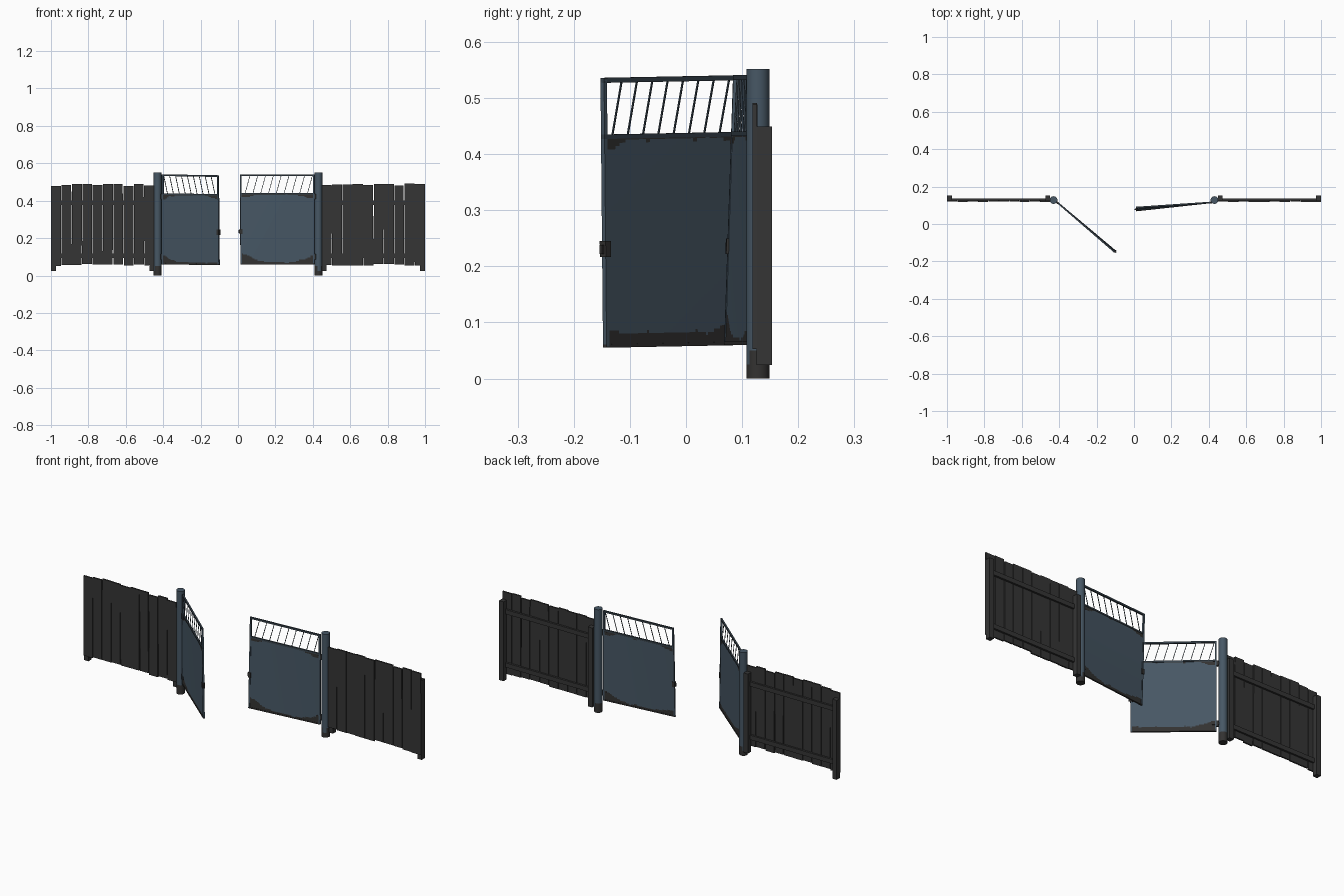
import bpy, bmesh, math, random
from mathutils import Vector, Matrix, noise

if "Cube" in bpy.data.objects:
    bpy.data.objects.remove(bpy.data.objects["Cube"])

random.seed(4)


def material(name, rgb):
    m = bpy.data.materials.new(name)
    m.diffuse_color = (*rgb, 1)
    m.use_nodes = True
    m.node_tree.nodes["Principled BSDF"].inputs["Base Color"].default_value = m.diffuse_color
    return m


BLUE = material("slate blue paint", (0.063, 0.096, 0.130))
TRIM = material("dark slate paint", (0.040, 0.058, 0.075))
DIRT = material("dark grime", (0.033, 0.032, 0.031))
WOOD = material("charcoal wood", (0.036, 0.036, 0.036))


def finish(bm, name, mats):
    bmesh.ops.recalc_face_normals(bm, faces=bm.faces)
    me = bpy.data.meshes.new(name)
    bm.to_mesh(me)
    bm.free()
    for m in mats:
        me.materials.append(m)
    ob = bpy.data.objects.new(name, me)
    bpy.context.collection.objects.link(ob)
    return ob


def box(bm, lo, hi, mat=0, rot=0.0):
    """Axis-aligned box, optionally rolled about y."""
    lo, hi = Vector(lo), Vector(hi)
    mx = (Matrix.Translation((lo + hi) / 2) @ Matrix.Rotation(rot, 4, 'Y')
          @ Matrix.Diagonal((*(hi - lo), 1)))
    vs = bmesh.ops.create_cube(bm, size=1, matrix=mx)["verts"]
    for f in {f for v in vs for f in v.link_faces}:
        f.material_index = mat
    return vs


def cylinder(bm, x, y, z0, z1, r, sides=24, mat=0):
    vs = bmesh.ops.create_cone(bm, cap_ends=True, segments=sides, radius1=r, radius2=r,
                               depth=z1 - z0,
                               matrix=Matrix.Translation((x, y, (z0 + z1) / 2)))["verts"]
    for f in {f for v in vs for f in v.link_faces}:
        f.material_index = mat
        f.smooth = len(f.verts) == 4


# Fence sections: uneven boards, two rails, two square posts
def fence(side, label):
    inner, outer, n = 0.447, 1.0, 10
    step = (outer - inner) / n
    bm = bmesh.new()
    for i in range(n):
        x = side * (inner + step * (i + 0.5))
        w = step / 2 - random.uniform(0.0, 0.003)
        y = 0.118 + random.uniform(0, 0.002)
        box(bm, (x - w, y, 0.055 + random.uniform(-0.004, 0.006)),
            (x + w, y + 0.008, 0.488 + random.uniform(-0.010, 0.004)),
            rot=random.uniform(-0.005, 0.005))
    for v in bm.verts:
        v.co.x = max(-1, min(1, v.co.x))
    finish(bm, label + "_fence_boards", [WOOD])

    bm = bmesh.new()
    for z in (0.105, 0.39):
        a, b = sorted((side * 0.455, side * 0.99))
        box(bm, (a, 0.126, z - 0.012), (b, 0.137, z + 0.012))
    finish(bm, label + "_fence_rails", [WOOD])

    bm = bmesh.new()
    for x in (0.461, 0.987):
        x *= side
        box(bm, (x - 0.013, 0.126, 0.024), (x + 0.013, 0.153, 0.449))
    finish(bm, label + "_fence_posts", [WOOD])


# Round steel gate post with grime near the ground
def gate_post(side, label):
    bm = bmesh.new()
    cylinder(bm, side * 0.43, 0.128, 0.0, 0.552, 0.0205, 32)
    for z in (0.025, 0.05):
        bmesh.ops.bisect_plane(bm, geom=bm.verts[:] + bm.edges[:] + bm.faces[:],
                               plane_co=(0, 0, z), plane_no=(0, 0, 1))
    for f in bm.faces:
        c = f.calc_center_median()
        if c.z < 0.025 or (c.z < 0.05 and noise.noise(c * 45) > 0):
            f.material_index = 1
    finish(bm, label + "_gate_post", [BLUE, DIRT])


L, Z0, Z1, TOP = 0.404, 0.062, 0.436, 0.541


# Gate leaf, built along +x from the hinge, then swung into place
def gate(label, hinge, tip, tilt, sag, front_sign, grime):
    h, t = Vector(hinge), Vector(tip)
    d = (t - h).normalized()
    n = Vector((-d.y, d.x)) * front_sign      # points to the back
    k = (t - h).length / L

    def place(bm):
        for v in bm.verts:
            u, w, z = v.co
            p = h + d * (u * k) + n * (w + tilt * (u / L) * (z - 0.3) / 0.24)
            v.co = (p.x, p.y, z + sag * u / L)

    # sheet panel, both faces gridded so grime can be assigned by height
    bm = bmesh.new()
    nu, nz = 70, 66
    u0, u1 = 0.003, L - 0.003
    for s, y in enumerate((-0.0025, 0.0025)):
        mid, at_hinge, at_tip = grime[s]
        mx = (Matrix.Translation(((u0 + u1) / 2, y, (Z0 + Z1) / 2))
              @ Matrix.Diagonal((u1 - u0, 1, Z1 - Z0, 1)) @ Matrix.Rotation(math.pi / 2, 4, 'X'))
        vs = bmesh.ops.create_grid(bm, x_segments=nu, y_segments=nz, size=0.5, matrix=mx)["verts"]
        for f in {f for v in vs for f in v.link_faces}:
            c = f.calc_center_median()
            wob = 0.006 * noise.noise(Vector((c.x * 30, s * 7 + front_sign, 0)))
            bell_h = math.exp(-(c.x / 0.07) ** 2)
            bell_t = math.exp(-((L - c.x) / 0.075) ** 2)
            low = mid + at_hinge * bell_h + at_tip * bell_t + wob
            high = 0.006 + 0.018 * math.exp(-(c.x / 0.06) ** 4) \
                + 0.014 * math.exp(-((L - c.x) / 0.06) ** 4) + wob
            if c.z - Z0 < low or Z1 - c.z < high:
                f.material_index = 1
    edges = [e for e in bm.edges if e.is_boundary]
    bmesh.ops.bridge_loops(bm, edges=edges)
    place(bm)
    finish(bm, label + "_gate_panel", [BLUE, DIRT])

    # square tube frame
    bm = bmesh.new()
    q = 0.0042
    box(bm, (0, -q, TOP - 0.009), (L, q, TOP), 1)
    box(bm, (0, -q, Z1 - 0.004), (L, q, Z1 + 0.004), 1)
    box(bm, (0, -q, Z0 - 0.002), (L, q, Z0 + 0.004), 2)
    for u in (0, L - 0.008):
        box(bm, (u, -q, Z0), (u + 0.008, q, TOP - 0.004), 0)
    place(bm)
    finish(bm, label + "_gate_frame", [BLUE, TRIM, DIRT])

    # thin bars leaning toward the hinge
    bm = bmesh.new()
    lean, r = 0.028, 0.0014
    for i in range(9):
        u = 0.038 + i * 0.0425
        for v in box(bm, (u - r, -r, Z1), (u + r, r, TOP - 0.005)):
            if v.co.z > 0.5:
                v.co.x -= lean
    place(bm)
    finish(bm, label + "_gate_slanted_bars", [TRIM])

    # latch on the free edge
    bm = bmesh.new()
    box(bm, (L - 0.012, -0.007, 0.222), (L + 0.003, 0.007, 0.250))
    box(bm, (L + 0.002, -0.003, 0.227), (L + 0.009, 0.003, 0.243))
    place(bm)
    finish(bm, label + "_gate_latch", [DIRT])

    # hinges: strap to the post and an upright knuckle
    bm = bmesh.new()
    for z in (0.10, 0.422):
        box(bm, (-0.022, -0.004, z - 0.007), (0.022, 0.004, z + 0.007))
        cylinder(bm, -0.004, 0, z - 0.014, z + 0.014, 0.006, 12)
    place(bm)
    finish(bm, label + "_gate_hinges", [DIRT])


for side, label in ((-1, "left"), (1, "right")):
    fence(side, label)
    gate_post(side, label)

gate("left", (-0.405, 0.111), (-0.102, -0.147), -0.003, -0.005, 1,
     ((0.010, 0.035, 0.004), (0.022, 0.030, 0.004)))
gate("right", (0.408, 0.115), (0.012, 0.080), 0.008, 0.0, -1,
     ((0.010, 0.028, 0.048), (0.012, 0.040, 0.018)))
